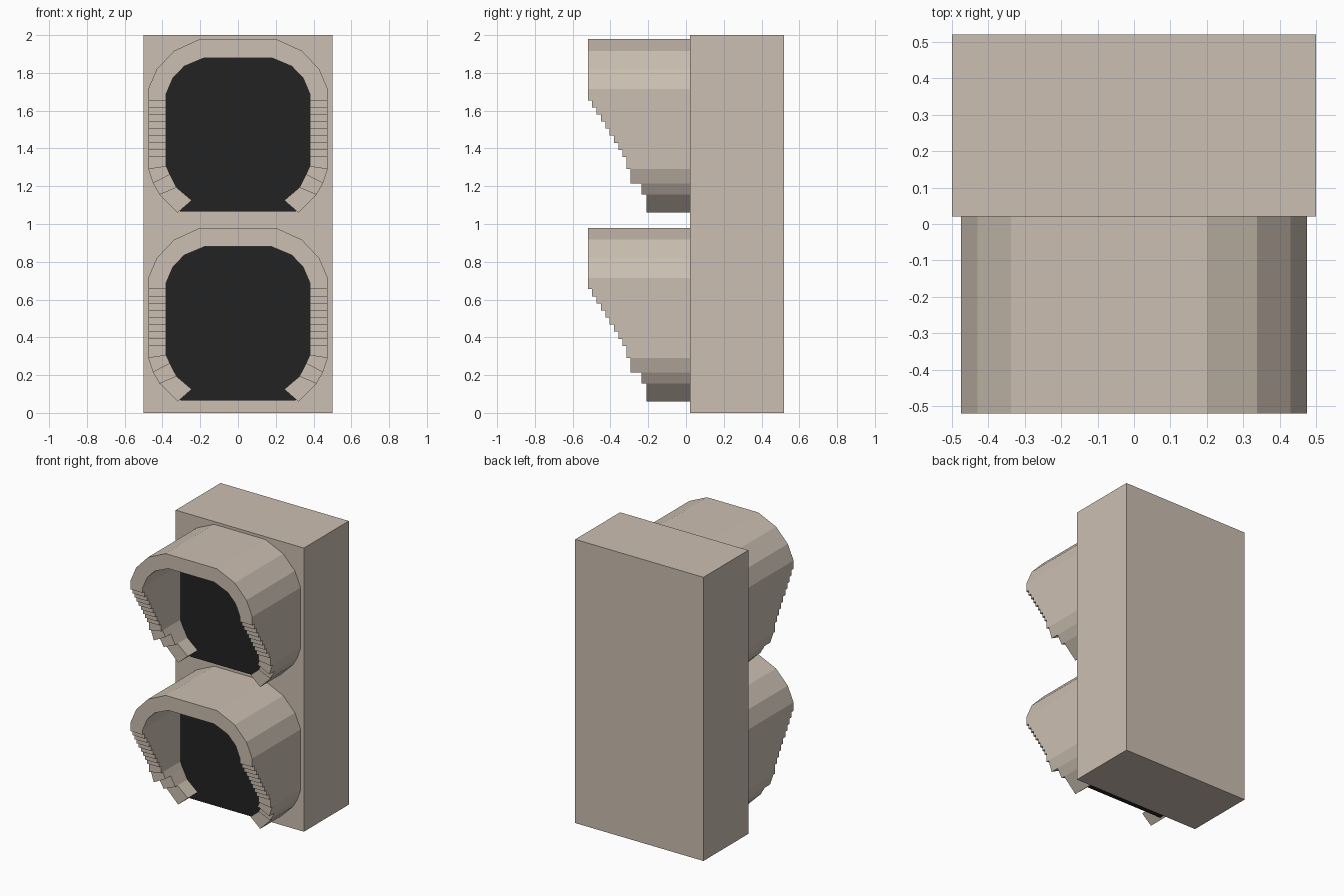
import bpy, bmesh

if "Cube" in bpy.data.objects:
    bpy.data.objects.remove(bpy.data.objects["Cube"])

BACK = 0.02        # front plane of the housing
LENS_FRONT = -0.10


def material(name, rgb):
    m = bpy.data.materials.new(name)
    m.diffuse_color = (*rgb, 1)
    m.use_nodes = True
    m.node_tree.nodes["Principled BSDF"].inputs["Base Color"].default_value = m.diffuse_color
    return m


beige = material("warm beige", (0.60, 0.52, 0.44))
black = material("lens black", (0.016, 0.016, 0.016))


def finish(name, bm, mat):
    bmesh.ops.remove_doubles(bm, verts=bm.verts, dist=1e-5)
    bmesh.ops.recalc_face_normals(bm, faces=bm.faces)
    me = bpy.data.meshes.new(name)
    bm.to_mesh(me)
    bm.free()
    me.materials.append(mat)
    ob = bpy.data.objects.new(name, me)
    bpy.context.collection.objects.link(ob)
    return ob


# Hood cross-sections on the right half: outer (x, z), inner (x, z), front y of the next segment
half = [
    ((0.32, 0.06), (0.245, 0.125), -0.21),
    ((0.415, 0.155), (0.325, 0.193), -0.235),
    ((0.45, 0.215), (0.36, 0.262), -0.295),
    ((0.475, 0.29), (0.38, 0.305), -0.315),
]
# Stepped side edge
for k in range(9):
    z = 0.355 + 0.0375 * k
    y = -0.335 - 0.0231 * k if k < 8 else -0.52
    half.append(((0.475, z), (0.38, z), y))
# Rounded top
half += [
    ((0.475, 0.715), (0.38, 0.69), -0.52),
    ((0.43, 0.82), (0.345, 0.772), -0.52),
    ((0.338, 0.917), (0.285, 0.835), -0.52),
    ((0.2, 0.98), (0.178, 0.88), -0.52),
]
flip = lambda p: (-p[0], p[1])
sections = [(o, i) for o, i, _ in half]
sections += [(flip(o), flip(i)) for o, i in reversed(sections)]
depths = [d for _, _, d in half]
depths += depths[-2::-1]


def hood(name, dz):
    bm = bmesh.new()

    def quad(*pts):
        bm.faces.new([bm.verts.new((p[0], y, p[1] + dz)) for p, y in pts])

    for n, y in enumerate(depths):
        (o1, i1), (o2, i2) = sections[n], sections[n + 1]
        quad((o1, y), (o2, y), (i2, y), (i1, y))            # front rim
        quad((o1, y), (o2, y), (o2, BACK), (o1, BACK))      # outer wall
        quad((i1, y), (i2, y), (i2, BACK), (i1, BACK))      # inner wall
    # Steps between depths, and the two end caps
    edge = [BACK] + depths + [BACK]
    for (o, i), a, b in zip(sections, edge, edge[1:]):
        if abs(a - b) > 1e-4:
            quad((o, a), (o, b), (i, b), (i, a))
    return finish(name, bm, beige)


def lens(name, dz):
    # Slab whose rim sits inside the hood wall, with a flat bottom
    right = [(0.305, 0.066), (0.37, 0.165), (0.42, 0.29), (0.42, 0.70),
             (0.38, 0.79), (0.30, 0.87), (0.19, 0.92)]
    outline = right + [flip(p) for p in reversed(right)]
    bm = bmesh.new()
    face = bm.faces.new([bm.verts.new((x, BACK, z + dz)) for x, z in outline])
    ext = bmesh.ops.extrude_face_region(bm, geom=[face])
    verts = [g for g in ext["geom"] if isinstance(g, bmesh.types.BMVert)]
    bmesh.ops.translate(bm, verts=verts, vec=(0, LENS_FRONT - BACK, 0))
    return finish(name, bm, black)


# Housing box
bm = bmesh.new()
bmesh.ops.create_cube(bm, size=1)
for v in bm.verts:
    v.co = (v.co.x, 0.27 + v.co.y * 0.5, 1 + v.co.z * 2)
finish("housing", bm, beige)

# Two stacked signal sections
for label, dz in (("lower", 0), ("upper", 1)):
    hood(label + "_hood", dz)
    lens(label + "_lens", dz)
